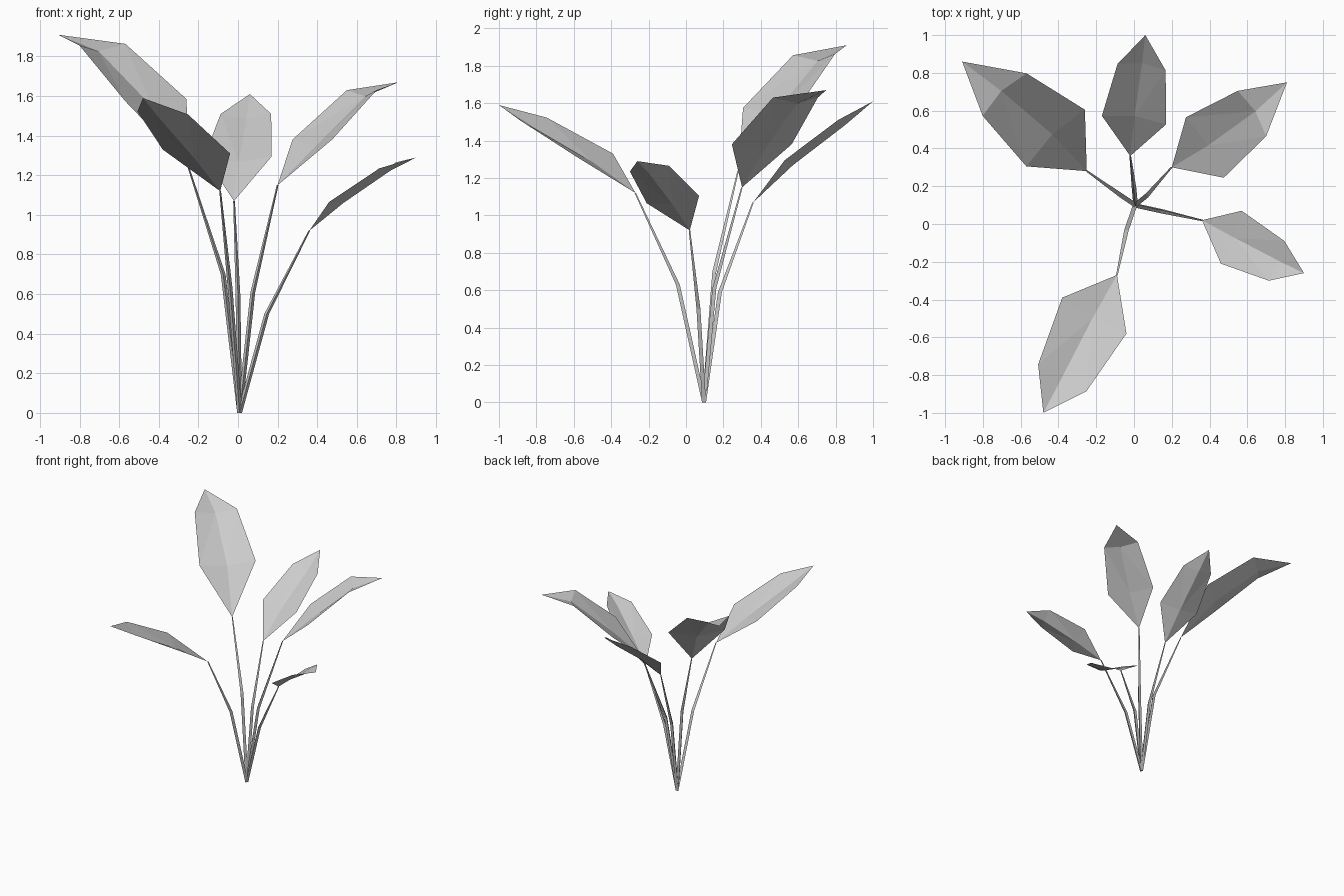
import bpy, bmesh, math
from mathutils import Vector

cube = bpy.data.objects.get("Cube")
if cube:
    bpy.data.objects.remove(cube, do_unlink=True)

# One grey material for the whole plant
COLOR = (0.6, 0.6, 0.6, 1.0)
grey = bpy.data.materials.new("plain_grey")
grey.use_nodes = True
grey.diffuse_color = COLOR
grey.node_tree.nodes["Principled BSDF"].inputs["Base Color"].default_value = COLOR

ROOT = Vector((0.008, 0.1, 0))
STEM_SIDES = 3
STEM_RADII = (0.014, 0.014, 0.005)
FAR_WIDTH = 0.75   # width of the outer leaf section relative to the inner one
FOLD = 0.1         # depth of the midrib crease relative to leaf width


def make_object(name, bm):
    mesh = bpy.data.meshes.new(name)
    bm.to_mesh(mesh)
    bm.free()
    mesh.materials.append(grey)
    obj = bpy.data.objects.new(name, mesh)
    bpy.context.collection.objects.link(obj)
    return obj


def make_stem(name, path):
    """Tapered prism through the root, the bend and the leaf base."""
    bm = bmesh.new()
    rings = []
    for point, radius in zip(path, STEM_RADII):
        ring = []
        for i in range(STEM_SIDES):
            a = math.tau * i / STEM_SIDES + math.pi / 6
            ring.append(bm.verts.new(point + radius * Vector((math.cos(a), math.sin(a), 0))))
        rings.append(ring)
    for low, high in zip(rings, rings[1:]):
        for i in range(STEM_SIDES):
            j = (i + 1) % STEM_SIDES
            bm.faces.new((low[i], low[j], high[j], high[i]))
    bm.faces.new(rings[0][::-1])
    bm.faces.new(rings[-1])
    make_object(name, bm)


def make_leaf(name, base, near, far, tip, side):
    """Six-cornered blade creased along its midrib."""
    normal = side.cross(tip - base).normalized()
    if normal.z < 0:
        normal, side = -normal, -side
    crease = normal * side.length * FOLD
    bm = bmesh.new()
    start, end = bm.verts.new(base), bm.verts.new(tip)
    rib_near, rib_far = bm.verts.new(near - crease), bm.verts.new(far - crease)
    for sign in (1, -1):
        half = side * sign / 2
        edge_near = bm.verts.new(near + half)
        edge_far = bm.verts.new(far + half * FAR_WIDTH)
        for face in ((start, edge_near, rib_near),
                     (edge_near, edge_far, rib_far, rib_near),
                     (edge_far, end, rib_far)):
            bm.faces.new(face if sign > 0 else face[::-1])
    bmesh.ops.triangulate(bm, faces=[f for f in bm.faces if len(f.verts) > 3])
    bm.normal_update()
    if sum(f.normal.z for f in bm.faces) < 0:
        bmesh.ops.reverse_faces(bm, faces=bm.faces[:])
    make_object(name, bm)


# Each plant shoot: stem bend, leaf base, inner centre, outer centre, tip, width vector
SHOOTS = {
    "front": ((-.04, -.04, .63), (-.09, -.27, 1.12), (-.21, -.485, 1.32),
              (-.38, -.815, 1.515), (-.48, -1, 1.59), (.34, -.19, -.02)),
    "back_right": ((-.075, .155, .7), (-.25, .28, 1.24), (-.415, .455, 1.58),
                   (-.685, .685, 1.86), (-.91, .86, 1.91), (.31, .3, .01)),
    "back": ((0, .185, .59), (-.02, .36, 1.07), (0, .55, 1.295),
             (.04, .83, 1.51), (.06, 1, 1.61), (.34, -.045, 0)),
    "back_left": ((.075, .155, .61), (.2, .3, 1.15), (.375, .405, 1.38),
                  (.625, .585, 1.63), (.81, .75, 1.67), (.2, -.32, 0)),
    "left": ((.145, .07, .5), (.36, .02, .92), (.515, -.07, 1.085),
             (.755, -.195, 1.25), (.9, -.26, 1.29), (-.11, -.28, -.04)),
}

for place, points in SHOOTS.items():
    bend, base, near, far, tip, side = map(Vector, points)
    make_stem(place + "_stem", (ROOT, bend, base))
    make_leaf(place + "_leaf", base, near, far, tip, side)
